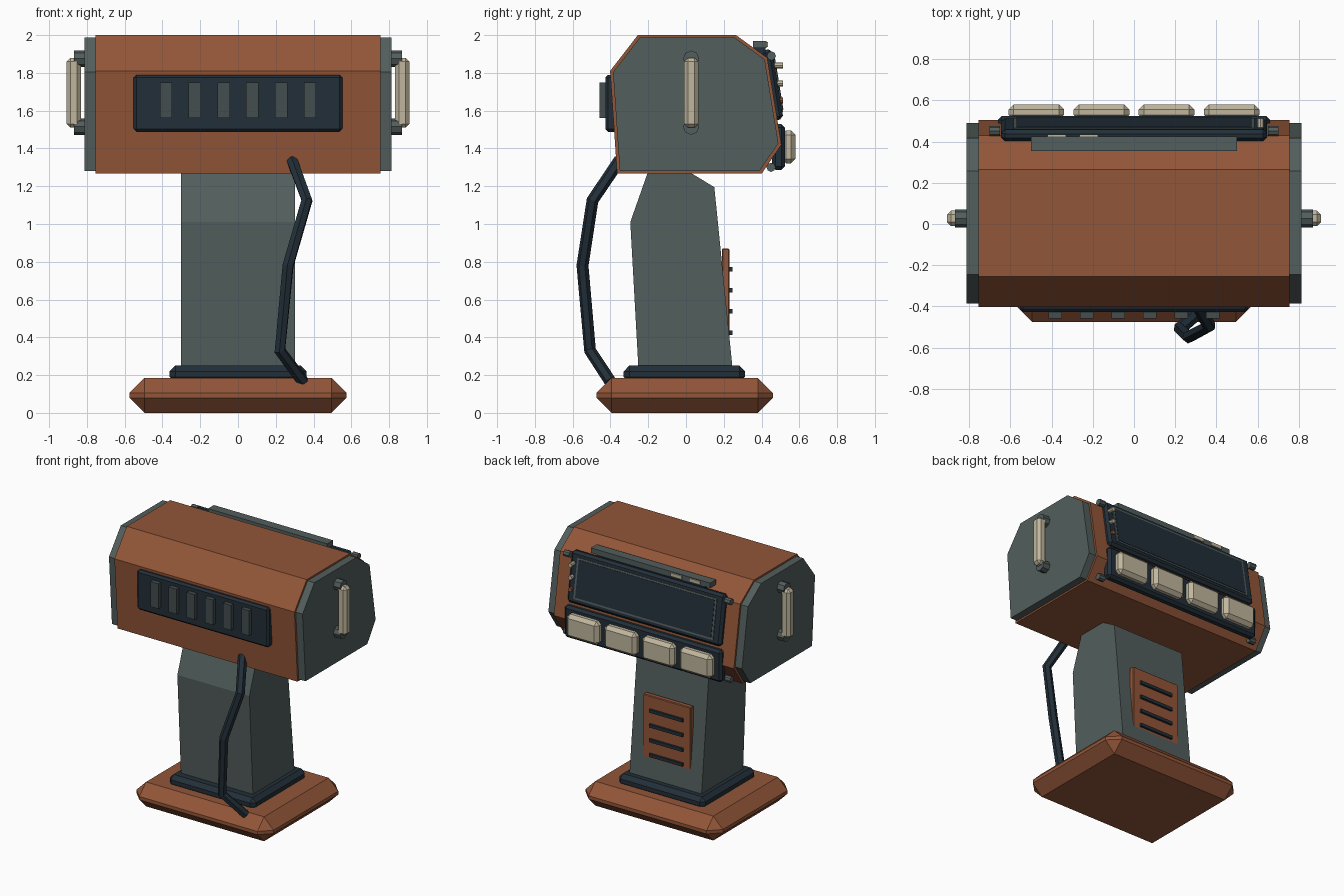
import bpy, bmesh, math
from mathutils import Vector

if "Cube" in bpy.data.objects:
    bpy.data.objects.remove(bpy.data.objects["Cube"], do_unlink=True)


def material(name, rgb):
    m = bpy.data.materials.new(name)
    m.use_nodes = True
    m.diffuse_color = (*rgb, 1)
    m.node_tree.nodes["Principled BSDF"].inputs["Base Color"].default_value = (*rgb, 1)
    return m


RUST = material("rust orange", (0.29, 0.092, 0.04))
GREY = material("slate grey", (0.085, 0.112, 0.108))
VENT = material("dark grey", (0.057, 0.074, 0.077))
NAVY = material("dark navy", (0.016, 0.028, 0.04))
CREAM = material("cream", (0.53, 0.47, 0.34))


def make(name, bm, mat, bevel=0):
    bmesh.ops.recalc_face_normals(bm, faces=bm.faces)
    mesh = bpy.data.meshes.new(name)
    bm.to_mesh(mesh)
    bm.free()
    mesh.materials.append(mat)
    ob = bpy.data.objects.new(name, mesh)
    bpy.context.collection.objects.link(ob)
    if bevel:
        mod = ob.modifiers.new("chamfer", "BEVEL")
        mod.width = bevel
        mod.segments = 1
        mod.limit_method = "ANGLE"
    return ob


def box(name, mat, x, y, z, bevel=0, tilt=0):
    """Box from (min, max) ranges, turned about x by tilt around its centre."""
    bm = bmesh.new()
    bmesh.ops.create_cube(bm, size=1)
    bmesh.ops.scale(bm, vec=[r[1] - r[0] for r in (x, y, z)], verts=bm.verts)
    ob = make(name, bm, mat, bevel)
    ob.location = [(r[0] + r[1]) / 2 for r in (x, y, z)]
    ob.rotation_euler.x = tilt
    return ob


def extrude_x(name, mat, profile, x0, x1):
    """Extrude a (y, z) outline from x0 to x1."""
    bm = bmesh.new()
    face = bm.faces.new([bm.verts.new((x0, y, z)) for y, z in profile])
    out = bmesh.ops.extrude_face_region(bm, geom=[face])
    moved = [v for v in out["geom"] if isinstance(v, bmesh.types.BMVert)]
    bmesh.ops.translate(bm, vec=(x1 - x0, 0, 0), verts=moved)
    return make(name, bm, mat)


def stud(name, mat, centre, radius, depth, axis="X", sides=8):
    bm = bmesh.new()
    bmesh.ops.create_cone(bm, cap_ends=True, segments=sides, radius1=radius,
                          radius2=radius, depth=depth)
    ob = make(name, bm, mat)
    ob.location = centre
    direction = Vector((1, 0, 0)) if axis == "X" else Vector((0, 1, 0))
    ob.rotation_euler = direction.to_track_quat("Z", "Y").to_euler()
    return ob


# Base, collar and neck
box("base", RUST, (-0.575, 0.575), (-0.475, 0.46), (0, 0.185), 0.08)
box("collar", NAVY, (-0.362, 0.362), (-0.33, 0.312), (0.16, 0.25), 0.03)
neck = [(-0.25, 0.2), (-0.295, 1.01), (-0.2, 1.28), (0.01, 1.28), (0.15, 1.195), (0.25, 0.2)]
extrude_x("neck", GREY, neck, -0.302, 0.302)

# Rear neck grille
box("grille_plate", RUST, (-0.2, 0.2), (0.19, 0.23), (0.34, 0.87), 0.005)
for i in range(4):
    z = 0.425 + i * 0.112
    box("grille_slot", NAVY, (-0.14, 0.14), (0.22, 0.246), (z - 0.012, z + 0.012))

# Head shell with slightly smaller end caps
head = [(-0.255, 2), (0.265, 2), (0.43, 1.88), (0.505, 1.42),
        (0.402, 1.268), (-0.365, 1.268), (-0.402, 1.81)]
extrude_x("head", RUST, head, -0.755, 0.755)
cy, cz = 0.05, 1.635
cap = [(cy + (y - cy) * 0.965, cz + (z - cz) * 0.965) for y, z in head]
for side in (-1, 1):
    extrude_x("end_cap", GREY, cap, side * 0.75, side * 0.812)
    # Side handle
    for z in (1.515, 1.875):
        stud("handle_mount", GREY, (side * 0.835, 0.027, z), 0.043, 0.065)
    a, b = sorted((side * 0.832, side * 0.908))
    box("handle_grip", CREAM, (a, b), (-0.01, 0.065), (1.51, 1.88), 0.02)

# Front vent panel
box("front_panel", NAVY, (-0.553, 0.553), (-0.427, -0.36), (1.488, 1.79), 0.015)
for i in range(6):
    x = (i - 2.5) * 0.1525
    box("front_vent", VENT, (x - 0.033, x + 0.033), (-0.458, -0.42), (1.56, 1.75))

# Rear tilted screen with a thin rim
TILT = math.atan2(0.075, 0.46)
centre = Vector((0, 0.458, 1.737))
normal = Vector((0, math.cos(TILT), math.sin(TILT)))


def on_screen(name, mat, w, h, thick, offset, bevel=0):
    p = centre + normal * offset
    return box(name, mat, (-w, w), (p.y - thick / 2, p.y + thick / 2),
               (p.z - h, p.z + h), bevel, TILT)


on_screen("screen_frame", NAVY, 0.645, 0.188, 0.056, 0, 0.018)
on_screen("screen_rim", GREY, 0.585, 0.15, 0.008, 0.029)
on_screen("screen_glass", NAVY, 0.57, 0.137, 0.008, 0.032)

# Indicator knobs beside the screen
for z, mat in ((1.84, CREAM), (1.745, CREAM), (1.655, RUST)):
    stud("indicator", mat, (0.614, 0.488, z), 0.016, 0.05, "Y")

# Hood bar above the screen with two small tabs
box("hood_bar", GREY, (-0.5, 0.5), (0.355, 0.425), (1.932, 1.97))
box("hood_support", NAVY, (-0.45, 0.45), (0.36, 0.42), (1.88, 1.933))
for x in (-0.375, -0.22):
    box("hood_tab", CREAM, (x - 0.045, x + 0.045), (0.42, 0.434), (1.938, 1.964))

# Rear button row
box("button_panel", NAVY, (-0.66, 0.66), (0.455, 0.523), (1.287, 1.53), 0.018)
for i in range(4):
    x = (i - 1.5) * 0.316
    box("button", CREAM, (x - 0.135, x + 0.135), (0.505, 0.58), (1.32, 1.496), 0.025)

# Corner bolts
for x in (-0.675, 0.675):
    for y, z in ((0.452, 1.89), (0.45, 1.3)):
        stud("corner_bolt", GREY, (x, y, z), 0.024, 0.05)

# Front cable
path = [(0.285, -0.35, 1.34), (0.365, -0.495, 1.125), (0.265, -0.548, 0.78),
        (0.222, -0.508, 0.33), (0.345, -0.4, 0.165)]
curve = bpy.data.curves.new("cable", "CURVE")
curve.dimensions = "3D"
curve.bevel_depth = 0.032
curve.bevel_resolution = 1
curve.use_fill_caps = True
spline = curve.splines.new("POLY")
spline.points.add(len(path) - 1)
for point, co in zip(spline.points, path):
    point.co = (*co, 1)
spline.use_smooth = False
curve.materials.append(NAVY)
cable = bpy.data.objects.new("cable", curve)
bpy.context.collection.objects.link(cable)
